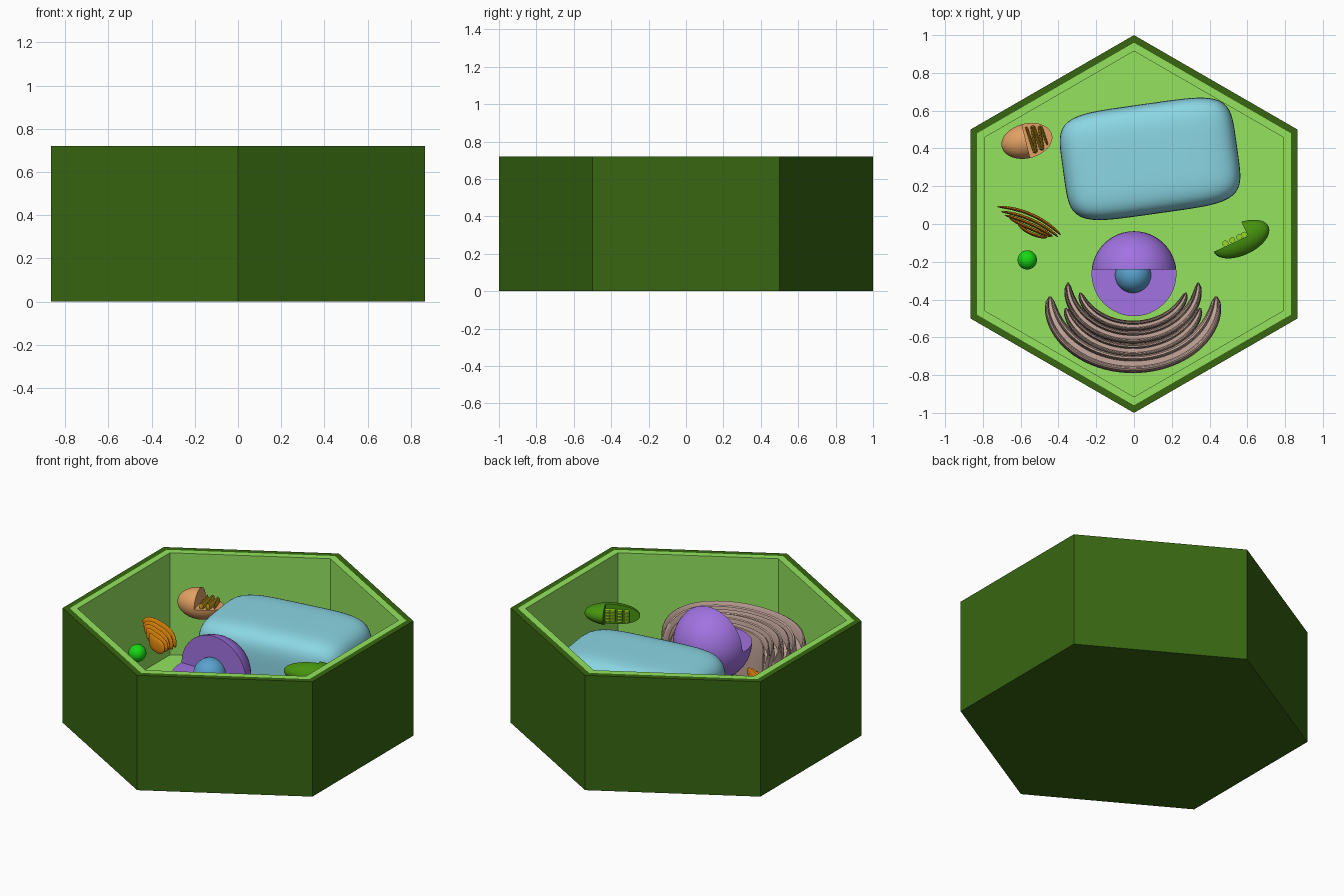
import bpy, bmesh, math
from mathutils import Matrix, Vector

if "Cube" in bpy.data.objects:
    bpy.data.objects.remove(bpy.data.objects["Cube"])


def material(name, rgb):
    # display colour 0-255 to linear
    m = bpy.data.materials.new(name)
    m.diffuse_color = [(c / 255) ** 2.2 for c in rgb] + [1]
    m.use_nodes = True
    m.node_tree.nodes["Principled BSDF"].inputs["Base Color"].default_value = m.diffuse_color
    return m


WALL = material("wall_green", (58, 102, 24))
MEMBRANE = material("light_green", (146, 226, 94))
BLUE = material("vacuole_blue", (138, 214, 228))
PURPLE = material("purple", (160, 114, 224))
CORE = material("core_blue", (90, 160, 205))
PINK = material("dusty_pink", (196, 166, 154))
TAN = material("tan", (226, 160, 100))
GOLD = material("gold", (190, 150, 30))
ORANGE = material("orange", (235, 140, 20))
BALL = material("bright_green", (30, 215, 25))
LEAF = material("leaf_green", (72, 146, 22))
LIME = material("lime", (150, 215, 40))


def finish(name, bm, mat, smooth=True, matrix=None):
    bmesh.ops.recalc_face_normals(bm, faces=bm.faces)
    me = bpy.data.meshes.new(name)
    bm.to_mesh(me)
    bm.free()
    ob = bpy.data.objects.new(name, me)
    bpy.context.collection.objects.link(ob)
    if matrix:
        ob.matrix_world = matrix
    if mat:
        me.materials.append(mat)
    if smooth:
        shade(ob)
    return ob


def activate(ob):
    bpy.ops.object.select_all(action='DESELECT')
    ob.select_set(True)
    bpy.context.view_layer.objects.active = ob


def shade(ob):
    activate(ob)
    bpy.ops.object.shade_smooth_by_angle(angle=math.radians(35))


def place(loc, deg=0):
    return Matrix.Translation(loc) @ Matrix.Rotation(math.radians(deg), 4, 'Z')


def ellipsoid(name, loc, radii, mat, deg=0):
    bm = bmesh.new()
    bmesh.ops.create_uvsphere(bm, u_segments=48, v_segments=24, radius=1)
    bmesh.ops.scale(bm, vec=radii, verts=bm.verts)
    return finish(name, bm, mat, matrix=place(loc, deg))


def cut_box(ob, lo, hi):
    # removes a box, given in the object's own axes
    bm = bmesh.new()
    bmesh.ops.create_cube(bm, size=1)
    lo, hi = Vector(lo), Vector(hi)
    bmesh.ops.scale(bm, vec=hi - lo, verts=bm.verts)
    bmesh.ops.translate(bm, vec=(lo + hi) / 2, verts=bm.verts)
    cutter = finish("cutter", bm, None, False, ob.matrix_world.copy())
    cutter.hide_render = True
    mod = ob.modifiers.new("cut", 'BOOLEAN')
    mod.operation, mod.object, mod.solver = 'DIFFERENCE', cutter, 'EXACT'
    activate(ob)
    bpy.ops.object.modifier_apply(modifier=mod.name)
    bpy.data.objects.remove(cutter)
    shade(ob)


def hex_cup(name, r_out, r_in, z_base, z_floor, z_top, mat):
    bm = bmesh.new()
    rings = []
    for r, z in ((r_out, z_base), (r_out, z_top), (r_in, z_top), (r_in, z_floor)):
        rings.append([bm.verts.new((r * math.cos(a), r * math.sin(a), z))
                      for a in (math.radians(30 + 60 * i) for i in range(6))])
    for a, b in zip(rings, rings[1:]):
        for i in range(6):
            j = (i + 1) % 6
            bm.faces.new((a[i], a[j], b[j], b[i]))
    bm.faces.new(rings[0])
    bm.faces.new(rings[-1])
    return finish(name, bm, mat, False)


def sweep(name, path, section, mat, power=0.5, matrix=None):
    # sweeps a (side, up) section along a path, tapering at both ends
    bm = bmesh.new()
    n, rings = len(path), []
    for i, p in enumerate(path):
        t = (path[min(i + 1, n - 1)] - path[max(i - 1, 0)]).normalized()
        side = Vector((t.y, -t.x, 0)).normalized()
        s = max(0.12, (1 - (2 * i / (n - 1) - 1) ** 4) ** power)
        rings.append([bm.verts.new(p + side * u * s + Vector((0, 0, v * s)))
                      for u, v in section])
    m = len(section)
    for a, b in zip(rings, rings[1:]):
        for i in range(m):
            j = (i + 1) % m
            bm.faces.new((a[i], a[j], b[j], b[i]))
    bm.faces.new(rings[0])
    bm.faces.new(rings[-1])
    return finish(name, bm, mat, matrix=matrix)


def oval(w, h, n=12):
    return [(w * math.cos(math.tau * i / n), h * math.sin(math.tau * i / n))
            for i in range(n)]


# Cell wall and membrane
hex_cup("cell_wall", 1.0, 0.96, 0, 0.04, 0.72, WALL)
hex_cup("cell_membrane", 0.96, 0.915, 0.04, 0.08, 0.72, MEMBRANE)

# Vacuole: soft rounded block
bm = bmesh.new()
bmesh.ops.create_cube(bm, size=2)
bmesh.ops.subdivide_edges(bm, edges=bm.edges, cuts=19, use_grid_fill=True)
for v in bm.verts:
    k = sum(abs(c) ** 5 for c in v.co) ** -0.2
    v.co = Vector((v.co.x * 0.465, v.co.y * 0.292, v.co.z * 0.25)) * k
finish("vacuole", bm, BLUE, matrix=place((0.085, 0.345, 0.35), 8))

# Nucleus with the upper front quarter removed, and its core
nucleus = ellipsoid("nucleus", (0, -0.263, 0.45), (0.225,) * 3, PURPLE)
cut_box(nucleus, (-0.4, -0.4, 0.0), (0.4, 0.023, 0.4))
ellipsoid("nucleolus", (-0.005, -0.27, 0.45), (0.095,) * 3, CORE)

# Folded reticulum: nested crescents with grooved tops
GROOVED = [(-1, -1), (-1.1, 0), (-1, 0.75), (-0.8, 0.97), (-0.6, 1), (-0.42, 0.9),
           (-0.3, 0.6), (0.3, 0.6), (0.42, 0.9), (0.6, 1), (0.8, 0.97),
           (1, 0.75), (1.1, 0), (1, -1)]
for i, (a, b, cy, w, h, start) in enumerate((
        (0.44, 0.345, -0.395, 0.045, 0.18, 178),
        (0.365, 0.285, -0.385, 0.032, 0.165, 192),
        (0.345, 0.28, -0.32, 0.032, 0.17, 178),
        (0.285, 0.215, -0.325, 0.026, 0.15, 190))):
    path = []
    for k in range(41):
        t = math.radians(start + (540 - 2 * start) * k / 40)
        path.append(Vector((a * math.cos(t) - 0.005, cy + b * math.sin(t), 0.29)))
    sweep(f"reticulum_fold_{i + 1}", path, [(u * w, v * h) for u, v in GROOVED], PINK, 0.45)

# Mitochondrion, opened at one end, with a winding inner fold
mito_loc, mito_deg = (-0.567, 0.44, 0.47), 14
mito = ellipsoid("mitochondrion", mito_loc, (0.137, 0.092, 0.092), TAN, mito_deg)
cut_box(mito, (-0.005, -0.2, 0.0), (0.3, 0.2, 0.2))
path = []
for k in range(61):
    t = k / 60
    reach = 0.068 * math.sqrt(1 - (0.75 * t) ** 2)
    swing = max(-1, min(1, 1.35 * math.sin(t * math.tau * 2.5 + 1.2)))
    path.append(Vector((0.008 + 0.095 * t, reach * swing, 0.01)))
sweep("mitochondrion_folds", path, oval(0.008, 0.022, 8), GOLD,
      0.3, place(mito_loc, mito_deg))

# Golgi stack: thin curved sheets
for i, (x, y, half, bend, dz) in enumerate((
        (-0.01, 0.043, 0.185, 0.035, 0.02), (0.0, 0.018, 0.165, 0.025, 0.01),
        (0.0, -0.004, 0.14, 0.012, 0.0), (0.01, -0.026, 0.12, -0.005, -0.01),
        (0.03, -0.048, 0.085, -0.015, -0.02))):
    path = [Vector((x + half * s, y - bend * s * s, dz))
            for s in (k / 12 - 1 for k in range(25))]
    sweep(f"golgi_sheet_{i + 1}", path, oval(0.009, 0.048), ORANGE, 0.5,
          place((-0.55, 0.005, 0.43), -24))

# Small round vesicle
ellipsoid("vesicle", (-0.565, -0.19, 0.40), (0.051,) * 3, BALL)

# Chloroplast, opened on one side, with stacks of discs
chl = place((0.567, -0.08, 0.54), 25)
chloroplast = ellipsoid("chloroplast", (0.567, -0.08, 0.54), (0.16, 0.085, 0.062), LEAF, 25)
cut_box(chloroplast, (-0.3, 0.0, -0.2), (0.04, 0.2, 0.2))
bm = bmesh.new()
for sx in (-0.085, -0.045, -0.005, 0.025):
    for layer in range(4):
        bmesh.ops.create_cone(bm, cap_ends=True, segments=16, radius1=0.016, radius2=0.016,
                              depth=0.013,
                              matrix=Matrix.Translation((sx, 0.014, -0.03 + 0.019 * layer)))
finish("chloroplast_discs", bm, LIME, matrix=chl)
